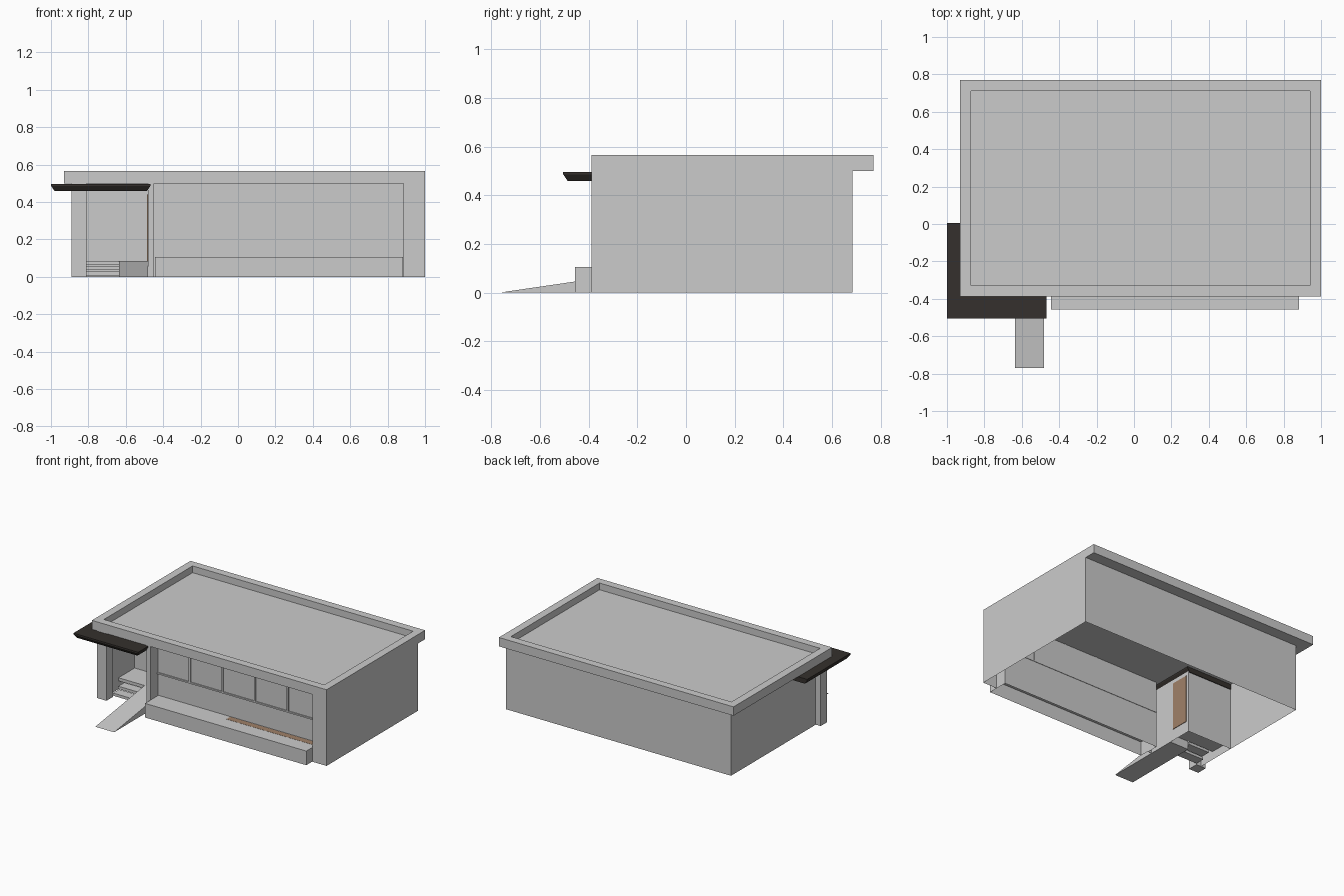
import bpy, bmesh

if "Cube" in bpy.data.objects:
    bpy.data.objects.remove(bpy.data.objects["Cube"])


def make(name, bm, color=None, recalc=True):
    if recalc:
        bmesh.ops.recalc_face_normals(bm, faces=bm.faces)
    me = bpy.data.meshes.new(name)
    bm.to_mesh(me)
    bm.free()
    ob = bpy.data.objects.new(name, me)
    bpy.context.collection.objects.link(ob)
    if color:
        mat = bpy.data.materials.new(name + "_material")
        mat.diffuse_color = (*color, 1)
        mat.use_nodes = True
        mat.node_tree.nodes["Principled BSDF"].inputs["Base Color"].default_value = mat.diffuse_color
        me.materials.append(mat)
    return ob


def add_box(bm, lo, hi):
    verts = bmesh.ops.create_cube(bm, size=1)["verts"]
    for v in verts:
        v.co = [(a + b) / 2 + c * (b - a) for a, b, c in zip(lo, hi, v.co)]
    return verts


def box(name, lo, hi, color=None, open_below=False):
    bm = bmesh.new()
    add_box(bm, lo, hi)
    bm.normal_update()
    if open_below:
        bottom = [f for f in bm.faces if f.normal.z < -.9]
        bmesh.ops.delete(bm, geom=bottom, context="FACES_ONLY")
    return make(name, bm, color)


# Walls: one path with the entrance alcove and window recess, open below
path = [(-.85, -.315), (-.85, 0), (-.48, 0), (-.48, -.388), (-.45, -.388),
        (-.45, -.30), (.885, -.30), (.885, -.388), (1, -.388), (1, .685),
        (-.85, .685), (-.85, 0)]
bm = bmesh.new()
for (x0, y0), (x1, y1) in zip(path, path[1:]):
    bm.faces.new([bm.verts.new(p) for p in
                  [(x0, y0, 0), (x1, y1, 0), (x1, y1, .5), (x0, y0, .5)]])
bmesh.ops.remove_doubles(bm, verts=bm.verts, dist=.0001)
make("walls", bm, recalc=False)

# Corner pillar beside the entrance
box("corner_pillar", (-.89, -.388, 0), (-.81, -.31, .5))

# Flat roof with a sunken top behind an upright parapet
bm = bmesh.new()
add_box(bm, (-.93, -.388, .5), (1, .77, .566))
bm.normal_update()
top = [f for f in bm.faces if f.normal.z > .9]
bmesh.ops.inset_region(bm, faces=top, thickness=.082)
bmesh.ops.inset_region(bm, faces=top, thickness=0)
bmesh.ops.translate(bm, vec=(0, 0, -.05), verts=top[0].verts)
make("roof", bm)

# Entrance canopy, tapering inward below a thin edge
box("canopy_edge", (-1, -.505, .487), (-.468, .005, .497), (.035, .03, .026))
bm = bmesh.new()
for v in add_box(bm, (-1, -.505, .46), (-.468, .005, .487)):
    if v.co.z < .47:
        v.co.x += .018 if v.co.x < -.7 else -.018
        v.co.y += .018 if v.co.y < -.2 else 0
make("canopy_underside", bm, (.035, .03, .026))

# Landing and slab steps in the alcove
box("landing", (-.85, -.19, .062), (-.48, 0, .085))
for i in range(2):
    box(f"step_{i + 1}", (-.81, -.31 + i * .06, .008 + i * .028),
        (-.635, -.24 + i * .06, .028 * (i + 1)))

# Wedge-shaped access ramp
bm = bmesh.new()
face = bm.faces.new([bm.verts.new((-.635, y, z))
                     for y, z in [(-.77, 0), (-.19, .085), (-.19, 0)]])
ext = bmesh.ops.extrude_face_region(bm, geom=[face])
bmesh.ops.translate(bm, vec=(.155, 0, 0),
                    verts=[g for g in ext["geom"] if isinstance(g, bmesh.types.BMVert)])
make("ramp", bm)

# Door on the right side of the alcove
box("door", (-.486, -.16, .085), (-.476, -.02, .44), (.35, .22, .14))

# Planter and its soil strip
box("planter", (-.445, -.457, 0), (.882, -.30, .105), open_below=True)
box("soil", (.15, -.35, .1), (.87, -.305, .106), (.35, .22, .14))

# Window sill and evenly spaced mullions
box("window_sill", (-.45, -.308, .265), (.885, -.297, .276))
for i in range(4):
    x = -.183 + i * .268
    box(f"mullion_{i + 1}", (x - .007, -.308, .276), (x + .007, -.297, .5))
